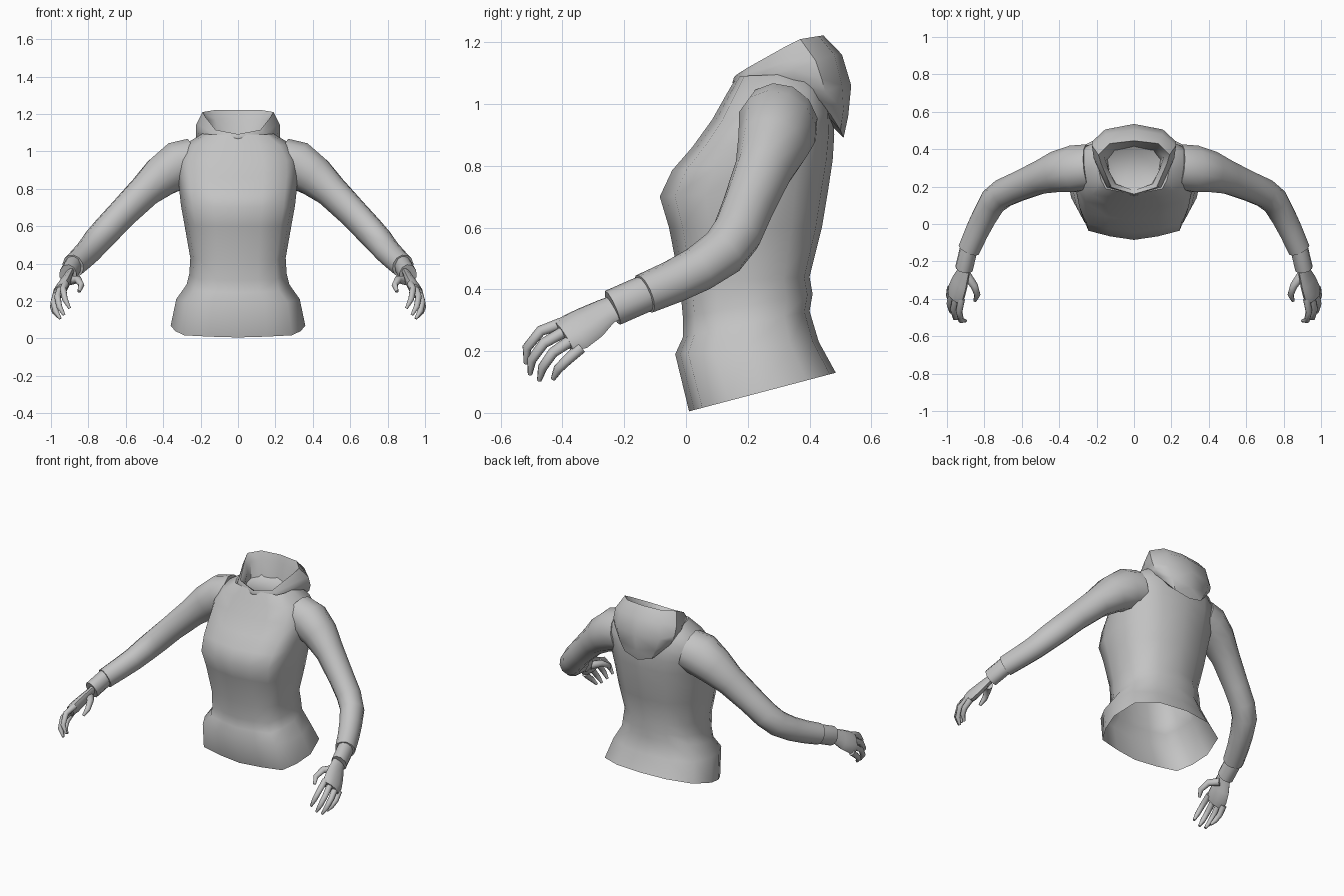
import bpy, math
from mathutils import Vector

grey = bpy.data.materials.new("plain grey")
grey.diffuse_color = (0.55, 0.55, 0.55, 1)


def add_part(name, verts, faces, angle=60):
    """Make a right-hand part and mirror it across x = 0."""
    me = bpy.data.meshes.new(name)
    me.from_pydata([tuple(v) for v in verts], [], faces)
    me.materials.append(grey)
    ob = bpy.data.objects.new(name, me)
    bpy.context.collection.objects.link(ob)
    mod = ob.modifiers.new("mirror", 'MIRROR')
    mod.use_clip = True
    mod.merge_threshold = 0.0005
    bpy.ops.object.select_all(action='DESELECT')
    ob.select_set(True)
    bpy.context.view_layer.objects.active = ob
    bpy.ops.object.shade_smooth_by_angle(angle=math.radians(angle))
    return ob


def loft(rings, closed):
    """Quads between successive rings of equal length."""
    n = len(rings[0])
    verts = [p for r in rings for p in r]
    faces = []
    for i in range(len(rings) - 1):
        for j in range(n if closed else n - 1):
            a, b = i * n + j, i * n + (j + 1) % n
            faces.append((a, b, b + n, a + n))
    return verts, faces


def tube(name, path, sides, across=(0, 0.6, -0.8), flat=1.0):
    """Closed tube through (x, y, z, radius) points, flattened off the across axis."""
    pts = [Vector(p[:3]) for p in path]
    rings = []
    for i, p in enumerate(pts):
        t = (pts[min(i + 1, len(pts) - 1)] - pts[max(i - 1, 0)]).normalized()
        u = Vector(across)
        u = (u - t * u.dot(t)).normalized()
        v = t.cross(u) * flat
        rings.append([p + path[i][3] * (u * math.cos(a) + v * math.sin(a))
                      for a in (2 * math.pi * k / sides for k in range(sides))])
    verts, faces = loft(rings, True)
    last = len(verts) - sides
    faces.append(tuple(reversed(range(sides))))
    faces.append(tuple(range(last, last + sides)))
    return add_part(name, verts, faces)


# Torso: half cross-section (width share, depth share) scaled by each ring
section = [(0, 0), (.42, .035), (.8, .09), (.93, .27), (1, .5), (.9, .8), (.5, .96), (0, 1)]
# half width, front y, front z, back y, back z
body = [(.36, .01, .005, .485, .13), (.33, -.035, .19, .43, .23),
        (.275, -.01, .245, .40, .33), (.26, -.01, .31, .41, .385),
        (.255, -.02, .42, .40, .44), (.285, -.055, .60, .44, .60),
        (.305, -.085, .70, .46, .72), (.315, -.045, .785, .475, .82),
        (.325, .02, .86, .48, .90), (.325, .085, .95, .475, .97),
        (.28, .13, 1.03, .455, 1.05), (.19, .165, 1.09, .43, 1.10),
        (.15, .20, 1.06, .41, 1.07)]
rings = [[(w * a, yf + (yb - yf) * b, zf + (zb - zf) * b) for a, b in section]
         for w, yf, zf, yb, zb in body]
verts, faces = loft(rings, False)
n = len(section)
faces.append(tuple(range(len(verts) - n, len(verts))))   # floor of the neck opening
add_part("torso", verts, faces)

# Hood: sections from inner rim, over the top, down the outside and under
hood = [
    [(0, .41, 1.05), (0, .435, 1.17), (0, .445, 1.222), (0, .505, 1.16),
     (0, .535, 1.06), (0, .525, .96), (0, .51, .89), (0, .44, .96)],
    [(.10, .39, 1.05), (.12, .41, 1.17), (.13, .43, 1.22), (.15, .48, 1.16),
     (.155, .505, 1.06), (.13, .51, .98), (.10, .50, .915), (.09, .44, .98)],
    [(.14, .34, 1.05), (.16, .36, 1.165), (.19, .37, 1.21), (.225, .42, 1.14),
     (.225, .44, 1.08), (.21, .45, 1.04), (.19, .44, 1.01), (.16, .40, 1.02)],
    [(.13, .28, 1.04), (.14, .30, 1.13), (.175, .32, 1.185), (.205, .34, 1.14),
     (.215, .35, 1.11), (.21, .35, 1.08), (.20, .35, 1.06), (.17, .33, 1.03)],
    [(.09, .21, 1.04), (.10, .215, 1.09), (.12, .195, 1.115), (.14, .20, 1.10),
     (.145, .195, 1.08), (.145, .20, 1.07), (.14, .20, 1.06), (.11, .20, 1.04)],
    [(0, .18, 1.04), (0, .18, 1.08), (0, .16, 1.092), (0, .155, 1.085),
     (0, .152, 1.075), (0, .15, 1.07), (0, .155, 1.06), (0, .18, 1.04)],
]
add_part("hood", *loft(hood, False), angle=50)

# Sleeves and cuffs
tube("sleeve", [(.24, .305, .945, .13), (.32, .295, .925, .135), (.41, .28, .865, .118),
                (.50, .25, .785, .095), (.62, .20, .665, .085), (.70, .165, .58, .083),
                (.755, .12, .52, .08), (.80, .04, .465, .074), (.84, -.04, .425, .07),
                (.882, -.135, .385, .066)], 12, flat=.92)
tube("cuff", [(.87, -.10, .40, .055), (.885, -.14, .383, .06),
              (.909, -.238, .34, .06)], 10, flat=.8)

# Hand: palm flattened toward the body, four curled fingers and a thumb
across = (.45, .57, -.69)
tube("palm", [(.90, -.21, .35, .046), (.912, -.26, .328, .05), (.93, -.31, .293, .066),
              (.948, -.36, .262, .073), (.958, -.395, .245, .062)], 10, across, .45)
fingers = {
    "index_finger": [(.922, -.40, .29), (.935, -.47, .265), (.925, -.515, .21), (.90, -.518, .16)],
    "middle_finger": [(.95, -.39, .265), (.965, -.46, .225), (.955, -.50, .17), (.93, -.505, .125)],
    "ring_finger": [(.972, -.37, .235), (.985, -.43, .195), (.975, -.465, .145), (.95, -.475, .105)],
    "little_finger": [(.98, -.34, .21), (.988, -.385, .17), (.978, -.415, .14), (.955, -.43, .11)],
    "thumb": [(.895, -.275, .31), (.855, -.33, .315), (.838, -.38, .285), (.85, -.41, .25)],
}
for name, path in fingers.items():
    radii = (.026, .021, .017, .009) if name == "thumb" else (.02, .018, .016, .008)
    tube(name, [p + (r,) for p, r in zip(path, radii)], 7, across)
